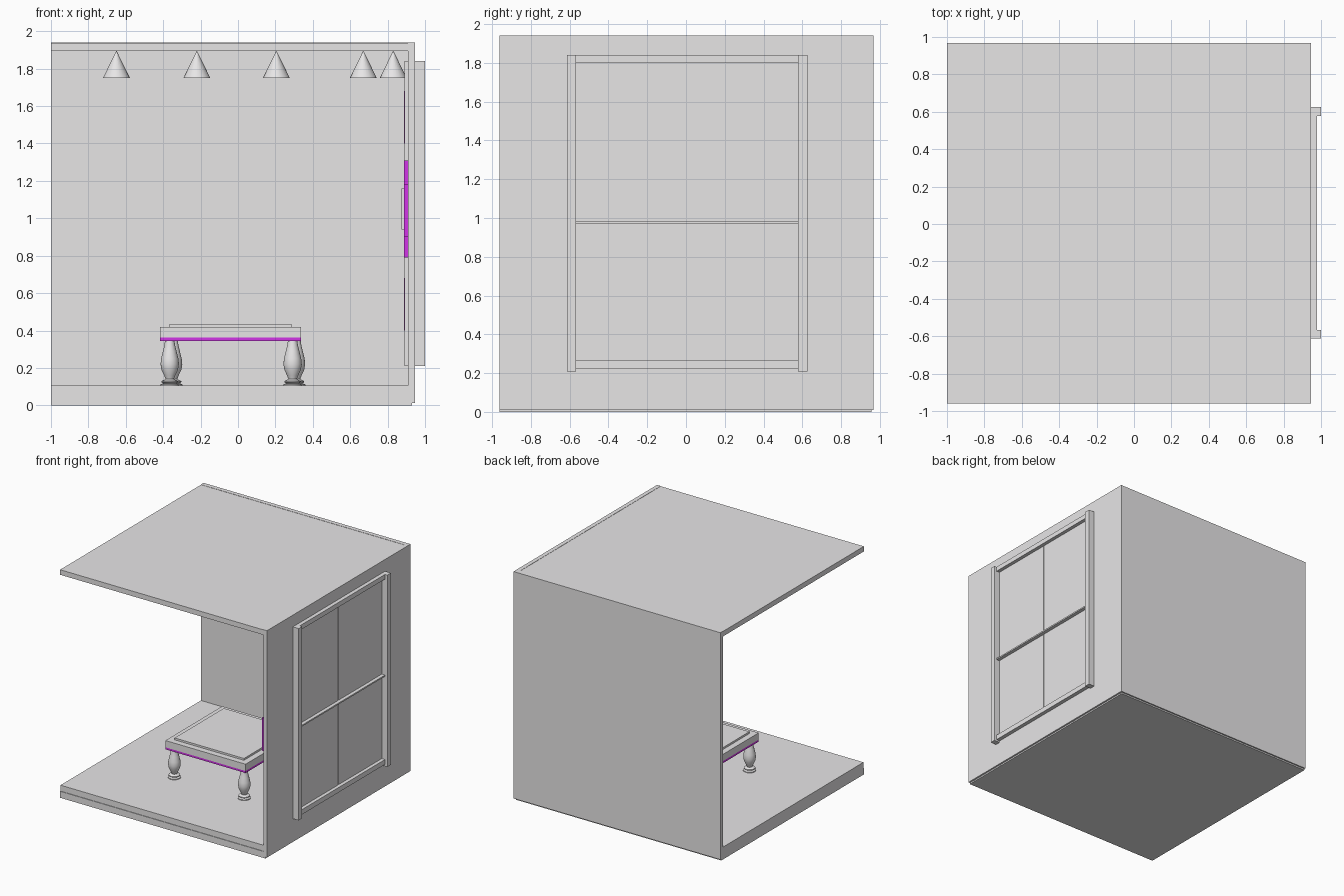
import bpy, bmesh, math

if "Cube" in bpy.data.objects:
    bpy.data.objects.remove(bpy.data.objects["Cube"])


def material(name, rgb):
    m = bpy.data.materials.new(name)
    m.diffuse_color = (*rgb, 1)
    m.use_nodes = True
    m.node_tree.nodes["Principled BSDF"].inputs["Base Color"].default_value = m.diffuse_color
    return m


GREY = material("plain_grey", (0.8, 0.79, 0.795))
PURPLE = material("neon_purple", (0.65, 0.035, 0.8))


def finish(bm, name, mat, smooth=False):
    bmesh.ops.recalc_face_normals(bm, faces=bm.faces)
    me = bpy.data.meshes.new(name)
    bm.to_mesh(me)
    bm.free()
    me.materials.append(mat)
    ob = bpy.data.objects.new(name, me)
    bpy.context.collection.objects.link(ob)
    if smooth:
        bpy.ops.object.select_all(action='DESELECT')
        ob.select_set(True)
        bpy.context.view_layer.objects.active = ob
        bpy.ops.object.shade_smooth_by_angle(angle=math.radians(40))
    return ob


def box(name, x, y, z, mat=GREY):
    """Box from (min, max) pairs on each axis."""
    bm = bmesh.new()
    bmesh.ops.create_cube(bm, size=1)
    for v in bm.verts:
        for i, r in enumerate((x, y, z)):
            v.co[i] = r[1] if v.co[i] > 0 else r[0]
    return finish(bm, name, mat)


def lathe(name, profile, x, y, mat=GREY, sides=24):
    """Closed turned shape from (radius, height) points."""
    bm = bmesh.new()
    rings = [[bm.verts.new((x + r * math.cos(2 * math.pi * i / sides),
                            y + r * math.sin(2 * math.pi * i / sides), z))
              for i in range(sides)] for r, z in profile]
    for a, b in zip(rings, rings[1:]):
        for i in range(sides):
            j = (i + 1) % sides
            bm.faces.new((a[i], a[j], b[j], b[i]))
    bm.faces.new(rings[0])
    bm.faces.new(rings[-1])
    return finish(bm, name, mat, True)


# Room shell, open at the front and left
box("floor_base", (-1, 0.93), (-0.96, 0.955), (0, 0.055))
box("floor_top", (-1, 0.91), (-0.955, 0.955), (0.055, 0.105))
box("ceiling", (-1, 0.915), (-0.96, 0.96), (1.895, 1.938))
box("back_wall", (-1, 0.945), (0.93, 0.967), (0.012, 1.94))
box("right_wall", (0.91, 0.945), (-0.96, 0.965), (0.012, 1.94))

# Window frame set through the right wall
for label, y in (("near", (-0.613, -0.567)), ("far", (0.577, 0.625))):
    box("window_post_" + label, (0.89, 1.0), y, (0.21, 1.84))
for label, z in (("bottom", (0.225, 0.267)), ("middle", (0.973, 0.985)),
                 ("top", (1.80, 1.84))):
    box("window_rail_" + label, (0.89, 0.978), (-0.567, 0.577), z)
for label, y in (("near", (-0.567, -0.008)), ("far", (-0.004, 0.577))):
    box("window_pane_" + label, (0.905, 0.948), y, (0.25, 1.81))

# Glowing panels on the inside of the right wall
for i, z in enumerate((0.40, 0.90, 1.40)):
    box(f"glow_panel_{i}", (0.887, 0.91), (0.66, 0.92), (z, z + 0.28), PURPLE)
box("glow_backing", (0.887, 0.91), (-0.945, -0.70), (0.90, 1.18), PURPLE)
box("glow_strip", (0.887, 0.91), (-0.68, -0.65), (0.79, 1.31), PURPLE)
box("wall_plaque", (0.873, 0.90), (-0.915, -0.73), (0.94, 1.16))

# Cone lamps along the back and right walls
spots = [(x, 0.80) for x in (-0.65, -0.22, 0.205, 0.67)]
spots += [(0.83, y) for y in (-0.43, 0.0, 0.43)]
for i, (x, y) in enumerate(spots):
    lathe(f"cone_lamp_{i}", [(0.072, 1.75), (0.001, 1.895)], x, y)

# Low table with glowing trim and raised top
box("table_top", (-0.418, 0.336), (-0.378, 0.385), (0.362, 0.42))
box("table_glow_trim", (-0.418, 0.336), (-0.378, 0.385), (0.345, 0.362), PURPLE)
box("table_raised_panel", (-0.367, 0.285), (-0.327, 0.334), (0.42, 0.436))

# Turned legs
leg = [(0.05, 0.105), (0.05, 0.112), (0.035, 0.118), (0.044, 0.124),
       (0.044, 0.13), (0.022, 0.14), (0.03, 0.16), (0.044, 0.19),
       (0.049, 0.22), (0.046, 0.25), (0.036, 0.29), (0.028, 0.325),
       (0.025, 0.347)]
for y, dx, row in ((-0.333, -0.008, "front"), (0.335, 0.01, "back")):
    for x, side in ((-0.357, "left"), (0.3, "right")):
        lathe(f"table_leg_{row}_{side}", leg, x + dx, y)
